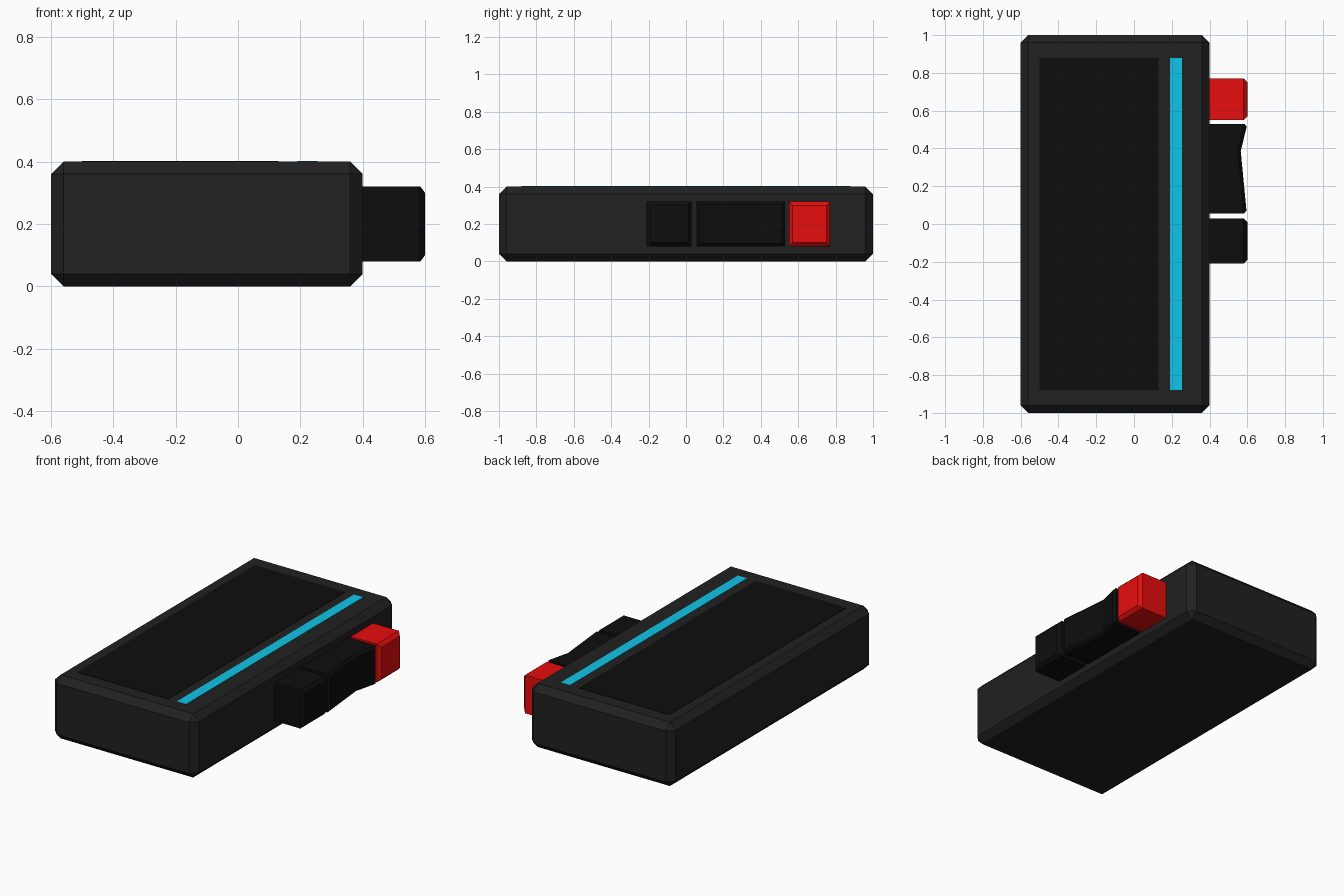
import bpy, bmesh

if "Cube" in bpy.data.objects:
    bpy.data.objects.remove(bpy.data.objects["Cube"])


def material(name, rgb):
    m = bpy.data.materials.new(name)
    m.diffuse_color = (*rgb, 1)
    m.use_nodes = True
    m.node_tree.nodes["Principled BSDF"].inputs["Base Color"].default_value = m.diffuse_color
    return m


CASE = material("case_grey", (0.015, 0.015, 0.015))
BLACK = material("black", (0.004, 0.004, 0.004))
RED = material("red", (0.8, 0.004, 0.004))
CYAN = material("cyan", (0.005, 0.55, 0.8))


def prism(name, outline, z0, z1, mat, bevel=0.0, pick=lambda e: True):
    """Extrude an xy outline from z0 to z1 and chamfer the picked edges."""
    bm = bmesh.new()
    face = bm.faces.new([bm.verts.new((x, y, z0)) for x, y in outline])
    ext = bmesh.ops.extrude_face_region(bm, geom=[face])["geom"]
    for v in ext:
        if isinstance(v, bmesh.types.BMVert):
            v.co.z = z1
    bmesh.ops.recalc_face_normals(bm, faces=bm.faces[:])
    if bevel:
        bmesh.ops.bevel(bm, geom=[e for e in bm.edges if pick(e)], offset=bevel,
                        segments=1, affect='EDGES', clamp_overlap=True)
    me = bpy.data.meshes.new(name)
    bm.to_mesh(me)
    bm.free()
    me.materials.append(mat)
    ob = bpy.data.objects.new(name, me)
    bpy.context.collection.objects.link(ob)
    return ob


def rect(x0, x1, y0, y1):
    return [(x0, y0), (x1, y0), (x1, y1), (x0, y1)]


def outer(e):
    """Edges on the outward side of a button, except the rocker valley."""
    a, b = (v.co for v in e.verts)
    valley = abs(a.y - 0.385) < 0.01 and abs(b.y - 0.385) < 0.01
    return min(a.x, b.x) > 0.5 and not valley


# Chamfered case
prism("case", rect(-0.6, 0.4, -1, 1), 0, 0.4, CASE, 0.04)

# Flush front panel and light strip
prism("screen", rect(-0.5, 0.13, -0.88, 0.88), 0.38, 0.402, BLACK)
prism("light_strip", rect(0.19, 0.255, -0.88, 0.88), 0.38, 0.402, CYAN)

# Side buttons
prism("red_button", rect(0.39, 0.6, 0.55, 0.77), 0.08, 0.32, RED, 0.02, outer)
prism("lower_button", rect(0.39, 0.6, -0.21, 0.03), 0.08, 0.32, BLACK, 0.02, outer)
prism("rocker_button", [(0.39, 0.055), (0.597, 0.055), (0.565, 0.385),
                        (0.6, 0.53), (0.39, 0.53)],
      0.08, 0.32, BLACK, 0.015, outer)
